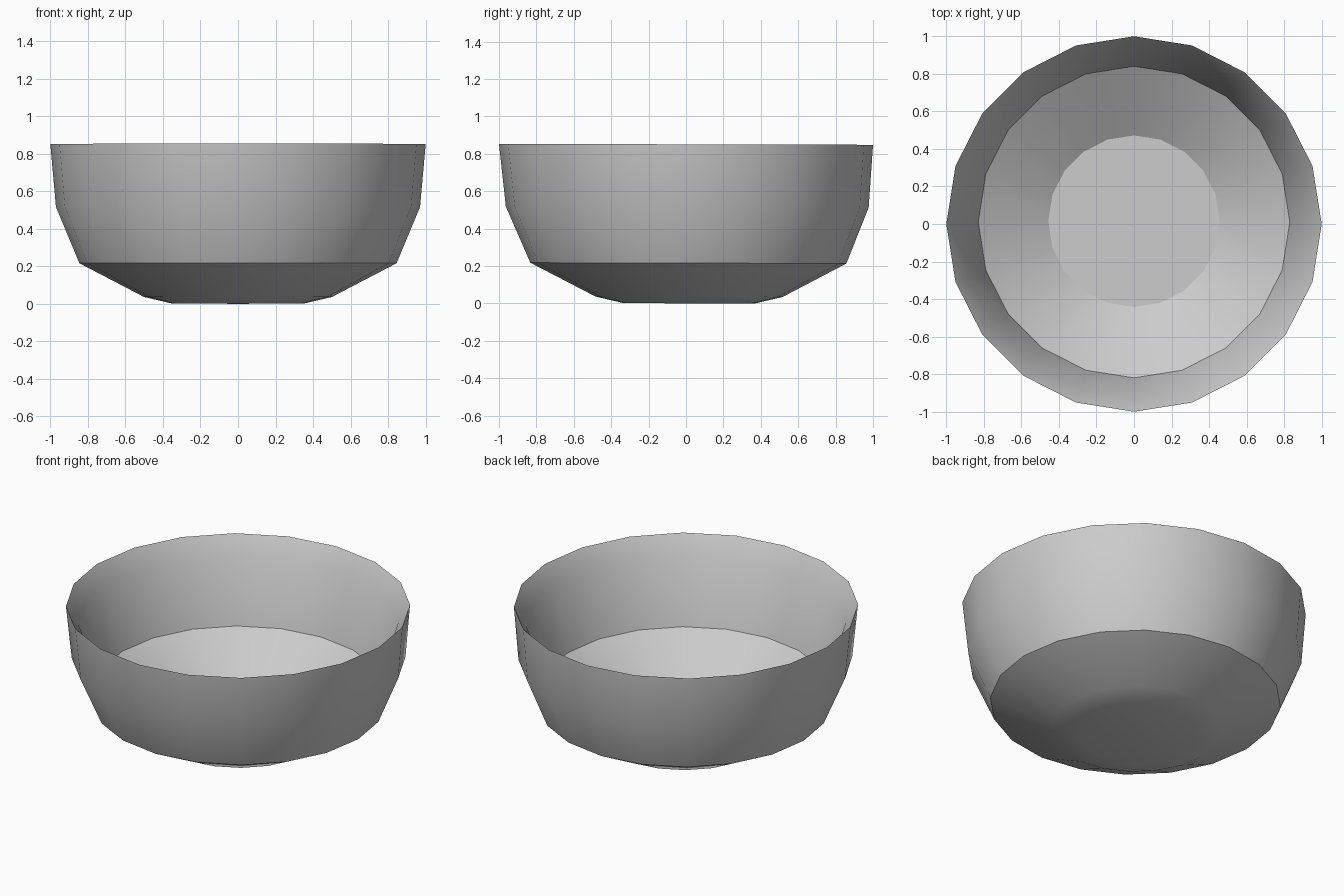
import bpy
import bmesh
from math import cos, sin, pi, radians

if "Cube" in bpy.data.objects:
    bpy.data.objects.remove(bpy.data.objects["Cube"])

SIDES = 20
HEIGHT = 0.85

# Closed wall profile as (radius, height): underside, outer wall, rim, inside
PROFILE = [(0.35, 0.0), (0.5, 0.035), (0.845, 0.215), (0.97, 0.515),
           (1.0, HEIGHT), (0.93, 0.735), (0.83, 0.33), (0.457, 0.1)]

grey = bpy.data.materials.new("plain grey")
grey.use_nodes = True
colour = (0.6, 0.6, 0.6, 1)
grey.diffuse_color = colour
grey.node_tree.nodes["Principled BSDF"].inputs["Base Color"].default_value = colour


def ring(bm, radius, z):
    """One ring of the bowl, leaning slightly as the bowl does."""
    verts = []
    for i in range(SIDES):
        a = 2 * pi * i / SIDES
        y = radius * sin(a) + 0.02 * (HEIGHT - z)
        verts.append(bm.verts.new((radius * cos(a), y, z - 0.0025 * (y - 0.4))))
    return verts


# Bowl: bridge the rings, then cap the underside and the inner floor
bm = bmesh.new()
rings = [ring(bm, r, z) for r, z in PROFILE]
for low, high in zip(rings, rings[1:]):
    for i in range(SIDES):
        j = (i + 1) % SIDES
        bm.faces.new((low[i], low[j], high[j], high[i]))
bm.faces.new(list(reversed(rings[0])))
bm.faces.new(rings[-1])
bmesh.ops.recalc_face_normals(bm, faces=bm.faces)

mesh = bpy.data.meshes.new("bowl")
bm.to_mesh(mesh)
bm.free()
mesh.materials.append(grey)
bowl = bpy.data.objects.new("bowl", mesh)
bpy.context.collection.objects.link(bowl)

# Smooth walls with crisp rim, base edge and floor edge
bpy.ops.object.select_all(action="DESELECT")
bowl.select_set(True)
bpy.context.view_layer.objects.active = bowl
bpy.ops.object.shade_smooth_by_angle(angle=radians(30))
